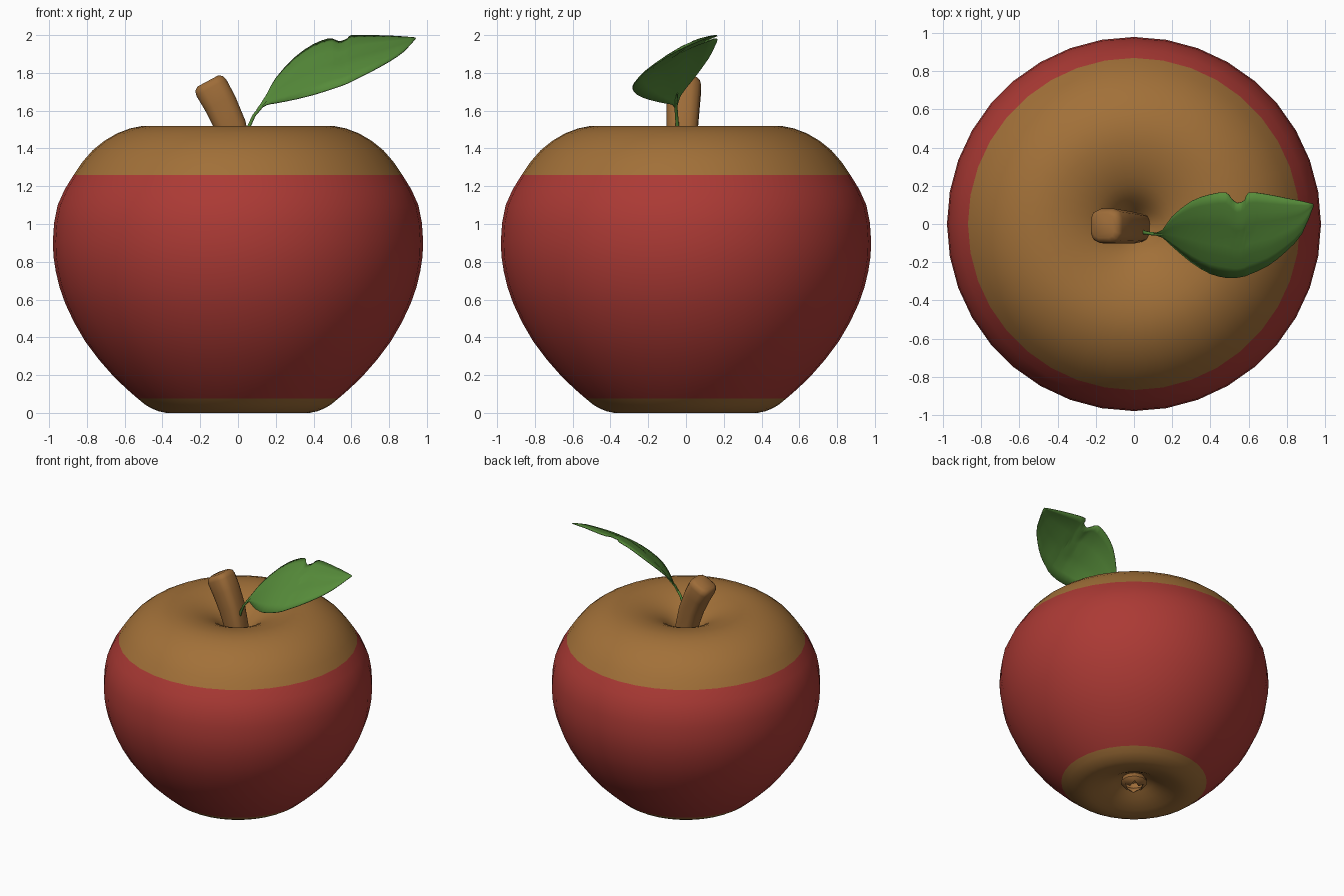
import bpy, bmesh, math
from mathutils import Vector

cube = bpy.data.objects.get("Cube")
if cube:
    bpy.data.objects.remove(cube, do_unlink=True)


def material(name, rgb):
    mat = bpy.data.materials.new(name)
    mat.use_nodes = True
    mat.diffuse_color = (*rgb, 1)
    shader = next(n for n in mat.node_tree.nodes if n.type == 'BSDF_PRINCIPLED')
    shader.inputs["Base Color"].default_value = (*rgb, 1)
    shader.inputs["Roughness"].default_value = 0.7
    return mat


red = material("apple red", (0.41, 0.042, 0.035))
tan = material("golden brown", (0.36, 0.163, 0.04))
bark = material("stem brown", (0.34, 0.15, 0.04))
green = material("leaf green", (0.093, 0.26, 0.042))


def finish(name, bm, mats, angle=60):
    """Turn a bmesh into a smooth shaded object."""
    bmesh.ops.recalc_face_normals(bm, faces=bm.faces)
    mesh = bpy.data.meshes.new(name)
    bm.to_mesh(mesh)
    bm.free()
    for mat in mats:
        mesh.materials.append(mat)
    obj = bpy.data.objects.new(name, mesh)
    bpy.context.collection.objects.link(obj)
    bpy.ops.object.select_all(action='DESELECT')
    obj.select_set(True)
    bpy.context.view_layer.objects.active = obj
    bpy.ops.object.shade_smooth_by_angle(angle=math.radians(angle))
    return obj


def smooth(points, steps):
    """Pass a rounded curve through points of any dimension."""
    result = []
    for i in range(len(points) - 1):
        a, b, c, d = (points[min(max(i + k, 0), len(points) - 1)] for k in (-1, 0, 1, 2))
        for s in range(steps):
            t = s / steps
            result.append([q + t / 2 * (r - p + t * (2 * p - 5 * q + 4 * r - u
                                                     + t * (3 * (q - r) + u - p)))
                           for p, q, r, u in zip(a, b, c, d)])
    return result + [points[-1]]


def bridge(bm, rows, closed=True):
    """Join neighbouring rows of vertices with quads."""
    for a, b in zip(rows, rows[1:]):
        count = len(a)
        for i in range(count if closed else count - 1):
            j = (i + 1) % count
            bm.faces.new((a[i], a[j], b[j], b[i]))


def tube(bm, path, radii, sides, power=1.0):
    """Sweep a rounded section along a path bending in the x-z plane."""
    rows = []
    points = [Vector(p) for p in path]
    for i, (p, r) in enumerate(zip(points, radii)):
        along = (points[min(i + 1, len(points) - 1)] - points[max(i - 1, 0)]).normalized()
        v = Vector((0, 1, 0))
        u = v.cross(along).normalized()
        v = along.cross(u)
        row = []
        for k in range(sides):
            a = math.tau * (k + 0.5) / sides
            c, s = math.cos(a), math.sin(a)
            c = math.copysign(abs(c) ** power, c)
            s = math.copysign(abs(s) ** power, s)
            row.append(bm.verts.new(p + u * c * r + v * s * r))
        rows.append(row)
    bridge(bm, rows)
    bm.faces.new(rows[0])
    bm.faces.new(rows[-1])


# Apple body: a lathed profile with a dimple at both ends
TOP_BAND, LOW_BAND, SEGMENTS = 1.26, 0.075, 36
profile = [(0.1, 0.1), (0.2, 0.045), (0.3, 0.01), (0.38, 0), (0.46, 0.025),
           (0.53, LOW_BAND), (0.665, 0.2), (0.81, 0.38), (0.915, 0.58),
           (0.965, 0.75), (0.98, 0.91), (0.955, 1.1), (0.87, TOP_BAND),
           (0.77, 1.39), (0.64, 1.48), (0.5, 1.52), (0.36, 1.51), (0.25, 1.475),
           (0.17, 1.43), (0.11, 1.37), (0.05, 1.29)]
bm = bmesh.new()
rows = []
for r, z in smooth(profile, 2):
    rows.append([bm.verts.new((r * math.cos(math.tau * k / SEGMENTS),
                               r * math.sin(math.tau * k / SEGMENTS), z))
                 for k in range(SEGMENTS)])
bridge(bm, rows)
for row, z in ((rows[0], 0.125), (rows[-1], 1.25)):
    pole = bm.verts.new((0, 0, z))
    for k in range(SEGMENTS):
        bm.faces.new((row[k], row[(k + 1) % SEGMENTS], pole))
for face in bm.faces:
    centre = face.calc_center_median()
    inside = centre.xy.length < 0.5
    face.material_index = int(centre.z > TOP_BAND or centre.z < LOW_BAND or inside)
finish("apple_body", bm, [red, tan], 80)

# Stem: a bent, rounded square bar with a softened end
bm = bmesh.new()
stem_path = [(0.03, -0.02, 1.22), (0, -0.02, 1.38), (-0.04, -0.02, 1.52),
             (-0.095, -0.015, 1.64), (-0.14, -0.01, 1.72),
             (-0.153, -0.01, 1.744), (-0.16, -0.01, 1.757)]
tube(bm, stem_path, [0.07, 0.077, 0.085, 0.09, 0.092, 0.085, 0.064], 12, 0.6)
finish("stem", bm, [bark], 50)

# Calyx: a small cup in the lower dimple, closing in five points
bm = bmesh.new()
rows = [[], [], []]
for k in range(10):
    a = math.tau * k / 10 + math.pi / 2
    tip = (0.055, 0.015) if k % 2 == 0 else (0.075, 0.045)
    for row, (r, z) in zip(rows, ((0.08, 0.125), (0.097, 0.07), tip)):
        row.append(bm.verts.new((r * math.cos(a), r * math.sin(a), z)))
bridge(bm, rows)
calyx = finish("calyx", bm, [bark], 50)
calyx.modifiers.new("thickness", 'SOLIDIFY').thickness = 0.01

# Leaf stalk
bm = bmesh.new()
tube(bm, [(0.02, -0.03, 1.42), (0.055, -0.045, 1.51), (0.085, -0.05, 1.575),
          (0.14, -0.055, 1.64), (0.2, -0.045, 1.69)],
     [0.013, 0.01, 0.009, 0.009, 0.004], 8)
finish("leaf_stalk", bm, [green])

# Leaf blade: x, front edge (y, z), back edge (y, z), with a bite in the back
stations = [
    (0.1, -0.055, 1.6, -0.05, 1.605), (0.15, -0.07, 1.63, -0.03, 1.68),
    (0.2, -0.115, 1.64, 0.04, 1.77), (0.3, -0.2, 1.66, 0.12, 1.88),
    (0.4, -0.26, 1.685, 0.155, 1.95), (0.48, -0.28, 1.71, 0.165, 1.98),
    (0.51, -0.281, 1.72, 0.135, 1.975), (0.54, -0.28, 1.73, 0.11, 1.965),
    (0.58, -0.273, 1.745, 0.125, 1.98), (0.6, -0.265, 1.755, 0.165, 1.997),
    (0.7, -0.22, 1.805, 0.155, 1.997), (0.8, -0.14, 1.86, 0.135, 1.995),
    (0.88, -0.05, 1.915, 0.12, 1.99), (0.94, 0.095, 1.98, 0.105, 1.985)]
COLUMNS = 8
bm = bmesh.new()
rows = []
for x, front_y, front_z, back_y, back_z in smooth(stations, 2):
    front, back = Vector((x, front_y, front_z)), Vector((x, back_y, back_z))
    row = []
    for k in range(COLUMNS + 1):
        t = k / COLUMNS
        point = front.lerp(back, t)
        # gentle arch across the blade, creased along the midrib
        arch = 0.3 * t * (1 - t) - (0.025 if k == COLUMNS // 2 else 0)
        point.z += arch * (back_y - front_y)
        row.append(bm.verts.new(point))
    rows.append(row)
bridge(bm, rows, closed=False)
leaf = finish("leaf", bm, [green])
solid = leaf.modifiers.new("thickness", 'SOLIDIFY')
solid.thickness = 0.006
solid.offset = 0
